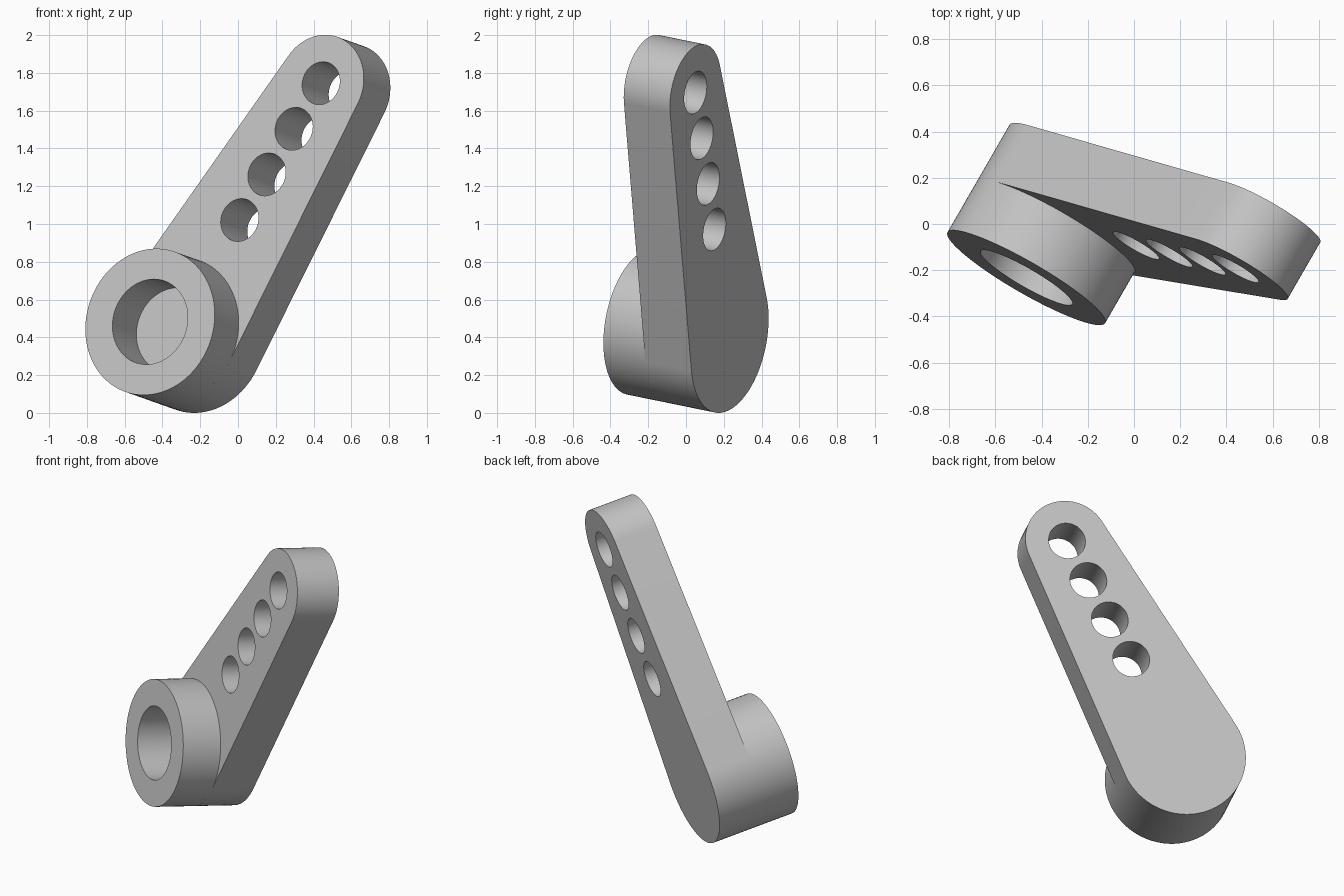
import bpy, bmesh
from math import acos, cos, sin, pi
from mathutils import Matrix, Vector

if "Cube" in bpy.data.objects:
    bpy.data.objects.remove(bpy.data.objects["Cube"], do_unlink=True)

# Main dimensions
HUB_R, BORE_R, TIP_R, HOLE_R = 0.3935, 0.229, 0.26, 0.115
ARM_T, HUB_T, REACH, PITCH = 0.286, 0.544, 1.533, 0.283

# Part frame: x along the arm, z along the hub axis, origin at the back of the hub
axis = Vector((-0.492, -0.853, 0.174)).normalized()
along = Vector((0.778, -0.182, 1.308))
along = (along - axis * along.dot(axis)).normalized()
FRAME = Matrix((along, axis.cross(along), axis)).transposed().to_4x4()
FRAME.translation = (-0.198, 0.232, 0.3875)

grey = bpy.data.materials.new("light grey")
grey.use_nodes = True
grey.diffuse_color = (0.55, 0.55, 0.55, 1)
grey.node_tree.nodes["Principled BSDF"].inputs["Base Color"].default_value = (0.55, 0.55, 0.55, 1)


def arc(cx, radius, start, end, n):
    return [(cx + radius * cos(start + (end - start) * i / n),
             radius * sin(start + (end - start) * i / n)) for i in range(n + 1)]


def circle(cx, radius, n=96):
    return arc(cx, radius, 0, 2 * pi, n)[:-1]


def prism(bm, outline, z0, z1):
    low = [bm.verts.new((x, y, z0)) for x, y in outline]
    high = [bm.verts.new((x, y, z1)) for x, y in outline]
    bm.faces.new(low[::-1])
    bm.faces.new(high)
    for i in range(len(low)):
        j = (i + 1) % len(low)
        bm.faces.new((low[i], low[j], high[j], high[i]))


def make_object(name, bm):
    mesh = bpy.data.meshes.new(name)
    bm.to_mesh(mesh)
    bm.free()
    mesh.materials.append(grey)
    obj = bpy.data.objects.new(name, mesh)
    bpy.context.collection.objects.link(obj)
    obj.matrix_world = FRAME
    return obj


def select_only(obj):
    bpy.ops.object.select_all(action='DESELECT')
    obj.select_set(True)
    bpy.context.view_layer.objects.active = obj


# Tapered arm: two round ends joined by tangent sides
phi = acos((HUB_R - TIP_R) / REACH)
bm = bmesh.new()
prism(bm, arc(REACH, TIP_R, -phi, phi, 48) + arc(0, HUB_R, phi, 2 * pi - phi, 56), 0, ARM_T)
arm = make_object("arm", bm)

# Row of through holes
bm = bmesh.new()
for i in range(4):
    prism(bm, circle(REACH - i * PITCH, HOLE_R, 64), -0.1, ARM_T + 0.1)
cutter = make_object("hole_cutter", bm)
cutter.hide_render = True
cut = arm.modifiers.new("holes", 'BOOLEAN')
cut.operation, cut.solver, cut.object = 'DIFFERENCE', 'EXACT', cutter
bpy.context.view_layer.update()
select_only(arm)
bpy.ops.object.modifier_apply(modifier=cut.name)
bpy.data.objects.remove(cutter, do_unlink=True)

# Hub collar with a blind bore that ends on the arm face
bm = bmesh.new()
rings = [[bm.verts.new((x, y, z)) for x, y in circle(0, r)]
         for r, z in ((HUB_R, ARM_T), (HUB_R, HUB_T), (BORE_R, HUB_T), (BORE_R, ARM_T))]
for a, b in zip(rings, rings[1:]):
    for i in range(len(a)):
        j = (i + 1) % len(a)
        bm.faces.new((a[i], a[j], b[j], b[i]))
hub = make_object("hub_collar", bm)

for obj in (arm, hub):
    select_only(obj)
    bpy.ops.object.shade_smooth_by_angle(angle=pi / 6)
